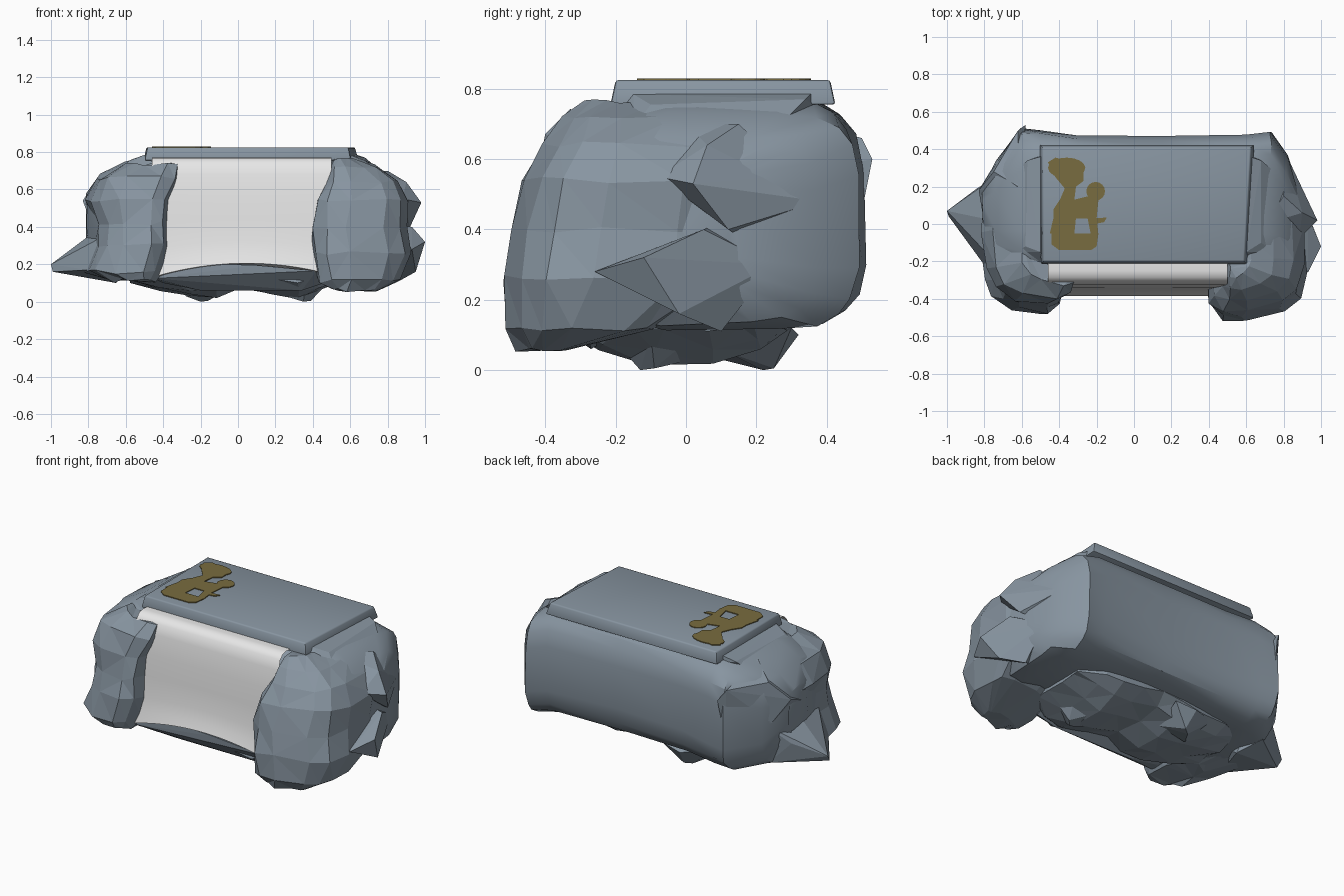
import bpy, bmesh, math, random
from mathutils import Vector

random.seed(4)


def material(name, rgb):
    m = bpy.data.materials.new(name)
    m.diffuse_color = (*rgb, 1)
    return m


STONE = material("blue grey stone", (0.245, 0.30, 0.355))
WHITE = material("white panel", (0.83, 0.83, 0.83))
OCHRE = material("ochre paint", (0.19, 0.15, 0.05))


def finish(name, bm, mat, smooth=None, recalc=True):
    if recalc:
        bmesh.ops.recalc_face_normals(bm, faces=bm.faces)
    me = bpy.data.meshes.new(name)
    bm.to_mesh(me)
    bm.free()
    me.materials.append(mat)
    ob = bpy.data.objects.new(name, me)
    bpy.context.collection.objects.link(ob)
    if smooth:
        bpy.ops.object.select_all(action='DESELECT')
        ob.select_set(True)
        bpy.context.view_layer.objects.active = ob
        bpy.ops.object.shade_smooth_by_angle(angle=math.radians(smooth))
    return ob


def loft(name, stations, axis, sides, power, jitter, smooth=None, shear=0):
    """Rounded-box rings; station = (position, a0, a1, b0, b1)."""
    bm = bmesh.new()
    rings = []
    for p, a0, a1, b0, b1 in stations:
        ring = []
        for i in range(sides):
            t = math.tau * (i + 0.5) / sides
            c, s = math.cos(t), math.sin(t)
            da = (a1 - a0) / 2 * math.copysign(abs(c) ** (2 / power), c)
            a = (a0 + a1) / 2 + da
            b = (b0 + b1) / 2 + (b1 - b0) / 2 * math.copysign(abs(s) ** (2 / power), s) + shear * da
            co = Vector((p, a, b) if axis == 'x' else (a, b, p))
            co += Vector([random.uniform(-jitter, jitter) for _ in range(3)])
            ring.append(bm.verts.new(co))
        rings.append(ring)
    for r, q in zip(rings, rings[1:]):
        for i in range(sides):
            j = (i + 1) % sides
            bm.faces.new((r[i], r[j], q[j], q[i]))
    bm.faces.new(rings[0])
    bm.faces.new(rings[-1])
    if jitter > 0.01:
        bmesh.ops.triangulate(bm, faces=bm.faces)
    return finish(name, bm, STONE, smooth)


def hull(name, points):
    bm = bmesh.new()
    for p in points:
        bm.verts.new(p)
    res = bmesh.ops.convex_hull(bm, input=bm.verts)
    bmesh.ops.delete(bm, geom=list({g for g in res["geom_interior"] if isinstance(g, bmesh.types.BMVert)}),
                     context='VERTS')
    return finish(name, bm, STONE)


# Main boulder running the full width
loft("boulder_body", [
    (-0.81, 0.00, 0.18, 0.32, 0.58),
    (-0.74, -0.20, 0.33, 0.15, 0.68),
    (-0.60, -0.27, 0.51, 0.12, 0.75),
    (-0.50, -0.27, 0.50, 0.12, 0.775),
    (-0.30, -0.27, 0.475, 0.13, 0.78),
    (0.15, -0.27, 0.47, 0.14, 0.78),
    (0.60, -0.27, 0.475, 0.13, 0.78),
    (0.73, -0.28, 0.49, 0.11, 0.735),
    (0.82, -0.25, 0.37, 0.13, 0.67),
    (0.89, -0.15, 0.15, 0.22, 0.58)], 'x', 20, 4.2, 0.006, 30)

# Front rocks on either side of the panel
loft("left_front_rock", [
    (0.11, -0.66, -0.44, -0.46, -0.15),
    (0.16, -0.82, -0.40, -0.465, 0.10),
    (0.30, -0.76, -0.37, -0.46, 0.14),
    (0.42, -0.76, -0.36, -0.44, 0.20),
    (0.54, -0.81, -0.36, -0.42, 0.22),
    (0.66, -0.76, -0.31, -0.39, 0.20),
    (0.735, -0.60, -0.29, -0.31, 0.05)], 'z', 13, 3.2, 0.012, shear=-0.25)
loft("right_front_rock", [
    (0.06, 0.50, 0.74, -0.47, -0.36),
    (0.11, 0.43, 0.88, -0.495, -0.10),
    (0.26, 0.39, 0.93, -0.51, 0.10),
    (0.40, 0.39, 0.91, -0.49, 0.10),
    (0.54, 0.41, 0.91, -0.455, 0.10),
    (0.64, 0.45, 0.86, -0.40, 0.14),
    (0.72, 0.48, 0.75, -0.34, 0.10),
    (0.76, 0.50, 0.62, -0.28, 0.00)], 'z', 13, 3.0, 0.012, shear=0.22)

# Jagged outcrops on the two ends
hull("left_spike", [(-1, 0.07, 0.20), (-0.99, 0.04, 0.16), (-0.76, 0.02, 0.38), (-0.84, 0.19, 0.28),
                    (-0.70, 0.28, 0.40), (-0.80, -0.22, 0.17), (-0.70, -0.25, 0.36),
                    (-0.65, 0.10, 0.10), (-0.72, 0.24, 0.15)])
hull("left_back_knob", [(-0.83, 0.18, 0.54), (-0.77, 0.28, 0.42), (-0.75, 0.28, 0.66), (-0.62, 0.50, 0.66),
                        (-0.58, 0.53, 0.60), (-0.62, 0.20, 0.74), (-0.60, 0.48, 0.35),
                        (-0.60, 0.0, 0.50), (-0.80, 0.0, 0.46)])
hull("right_low_outcrop", [(1.0, -0.12, 0.32), (0.95, -0.02, 0.16), (0.93, -0.26, 0.28), (0.93, 0.05, 0.40),
                           (0.85, 0.25, 0.30), (0.86, 0.10, 0.11), (0.70, 0.0, 0.20), (0.72, 0.1, 0.42)])
hull("right_high_outcrop", [(0.98, 0.02, 0.53), (0.92, 0.12, 0.40), (0.90, 0.06, 0.64), (0.85, 0.24, 0.55),
                            (0.80, 0.15, 0.70), (0.88, -0.08, 0.55), (0.70, 0.0, 0.70),
                            (0.75, 0.20, 0.35), (0.81, 0.38, 0.48)])

# Lumpy underside that the model stands on
loft("lumpy_base", [
    (-0.58, -0.20, 0.20, 0.11, 0.17),
    (-0.42, -0.28, 0.28, 0.06, 0.22),
    (-0.25, -0.33, 0.30, 0.025, 0.30),
    (-0.12, -0.34, 0.30, 0.025, 0.30),
    (0.02, -0.34, 0.30, 0.065, 0.29),
    (0.18, -0.34, 0.30, 0.045, 0.28),
    (0.32, -0.33, 0.30, 0.02, 0.26),
    (0.42, -0.31, 0.28, 0.05, 0.24),
    (0.56, -0.20, 0.20, 0.11, 0.17)], 'x', 12, 2.1, 0.011)
hull("left_foot", [(-0.20, 0.22, 0.0), (-0.16, 0.25, 0.005), (-0.28, 0.10, 0.03), (-0.08, 0.12, 0.05),
                   (-0.35, 0.25, 0.12), (-0.05, 0.30, 0.12), (-0.18, 0.32, 0.10), (-0.2, 0.1, 0.12)])
hull("right_foot", [(0.35, -0.13, 0.0), (0.39, -0.09, 0.005), (0.30, 0.02, 0.03), (0.22, -0.12, 0.04),
                    (0.48, -0.10, 0.10), (0.36, -0.21, 0.09), (0.2, 0.05, 0.12), (0.45, 0.05, 0.12)])

# Sloping sill below the panel
hull("front_sill", [(-0.45, -0.37, 0.125), (-0.22, -0.375, 0.205), (0.10, -0.375, 0.195), (0.42, -0.37, 0.165),
                    (-0.40, -0.28, 0.10), (-0.20, -0.27, 0.06), (0.0, -0.27, 0.08), (0.34, -0.27, 0.06),
                    (0.46, -0.28, 0.10), (-0.44, -0.15, 0.13), (0.46, -0.15, 0.13), (0.0, -0.15, 0.20)])

# Curved white panel with a rolled top and an arched, flared lower edge
profile = [(-0.16, 0.765), (-0.25, 0.772), (-0.285, 0.765), (-0.31, 0.74), (-0.325, 0.68), (-0.34, 0.56),
           (-0.347, 0.44), (-0.355, 0.32), (-0.37, 0.25), (-0.385, 0.205)]
bm = bmesh.new()
cols = []
for i in range(17):
    x = -0.46 + i * 0.06
    u = x / 0.45
    col = []
    for k, (y, z) in enumerate(profile):
        drop = max(0, k - 5) / 4 * (0.06 * u * u - 0.012 * u)
        col.append(bm.verts.new((x, y, z - drop)))
    col.append(bm.verts.new((x, -0.30, col[-1].co.z - 0.02)))
    cols.append(col)
for a, b in zip(cols, cols[1:]):
    for k in range(len(a) - 1):
        bm.faces.new((a[k], a[k + 1], b[k + 1], b[k]))
finish("front_panel", bm, WHITE, 50, recalc=False)

# Counter slab with a slightly wider base
bm = bmesh.new()
low = [(-0.50, -0.215), (0.605, -0.215), (0.645, 0.425), (-0.505, 0.425)]
top = [(-0.485, -0.20), (0.59, -0.20), (0.625, 0.41), (-0.49, 0.41)]
v0 = [bm.verts.new((x, y, 0.755)) for x, y in low]
v1 = [bm.verts.new((x, y, 0.825)) for x, y in top]
bm.faces.new(v0)
bm.faces.new(v1)
for i in range(4):
    j = (i + 1) % 4
    bm.faces.new((v0[i], v0[j], v1[j], v1[i]))
bmesh.ops.bevel(bm, geom=bm.edges[:], offset=0.008, segments=2, affect='EDGES', profile=0.5)
finish("counter_slab", bm, STONE, 40)

# Stone shoulders that swell up around the slab ends
hull("left_shoulder", [(-0.50, 0.36, 0.785), (-0.50, -0.15, 0.785), (-0.57, 0.34, 0.76), (-0.58, -0.12, 0.755),
                       (-0.64, 0.28, 0.70), (-0.64, -0.15, 0.70), (-0.45, -0.22, 0.74), (-0.45, 0.38, 0.74)])
hull("right_shoulder", [(0.62, 0.36, 0.79), (0.60, -0.15, 0.785), (0.68, 0.34, 0.77), (0.68, -0.10, 0.755),
                        (0.75, 0.28, 0.71), (0.75, -0.15, 0.69), (0.55, -0.22, 0.74), (0.58, 0.38, 0.74)])

# Worn paint patches on the slab
bm = bmesh.new()


def patch(points):
    lo = [bm.verts.new((x, y, 0.824)) for x, y in points]
    hi = [bm.verts.new((x, y, 0.830)) for x, y in points]
    bm.faces.new(hi)
    for i in range(len(lo)):
        j = (i + 1) % len(lo)
        bm.faces.new((lo[i], lo[j], hi[j], hi[i]))


def disc(cx, cy, rx, ry):
    patch([(cx + rx * math.cos(i * math.tau / 16), cy + ry * math.sin(i * math.tau / 16)) for i in range(16)])


disc(-0.36, 0.30, 0.10, 0.055)
disc(-0.205, 0.175, 0.05, 0.05)
patch([(-0.46, 0.33), (-0.42, 0.355), (-0.36, 0.34), (-0.27, 0.30), (-0.27, 0.23), (-0.31, 0.20), (-0.32, 0.12),
       (-0.40, 0.12), (-0.37, 0.19), (-0.42, 0.25)])
patch([(-0.43, 0.08), (-0.40, 0.125), (-0.32, 0.13), (-0.24, 0.15), (-0.19, 0.13), (-0.20, 0.03), (-0.43, 0.03)])
patch([(-0.43, 0.035), (-0.31, 0.035), (-0.32, -0.06), (-0.45, -0.05)])
patch([(-0.25, 0.04), (-0.20, 0.04), (-0.19, -0.06), (-0.23, -0.06)])
patch([(-0.44, -0.05), (-0.19, -0.05), (-0.20, -0.12), (-0.23, -0.14), (-0.40, -0.14), (-0.44, -0.11)])
patch([(-0.21, 0.00), (-0.16, 0.01), (-0.145, 0.035), (-0.21, 0.03)])
finish("paint_patches", bm, OCHRE)
